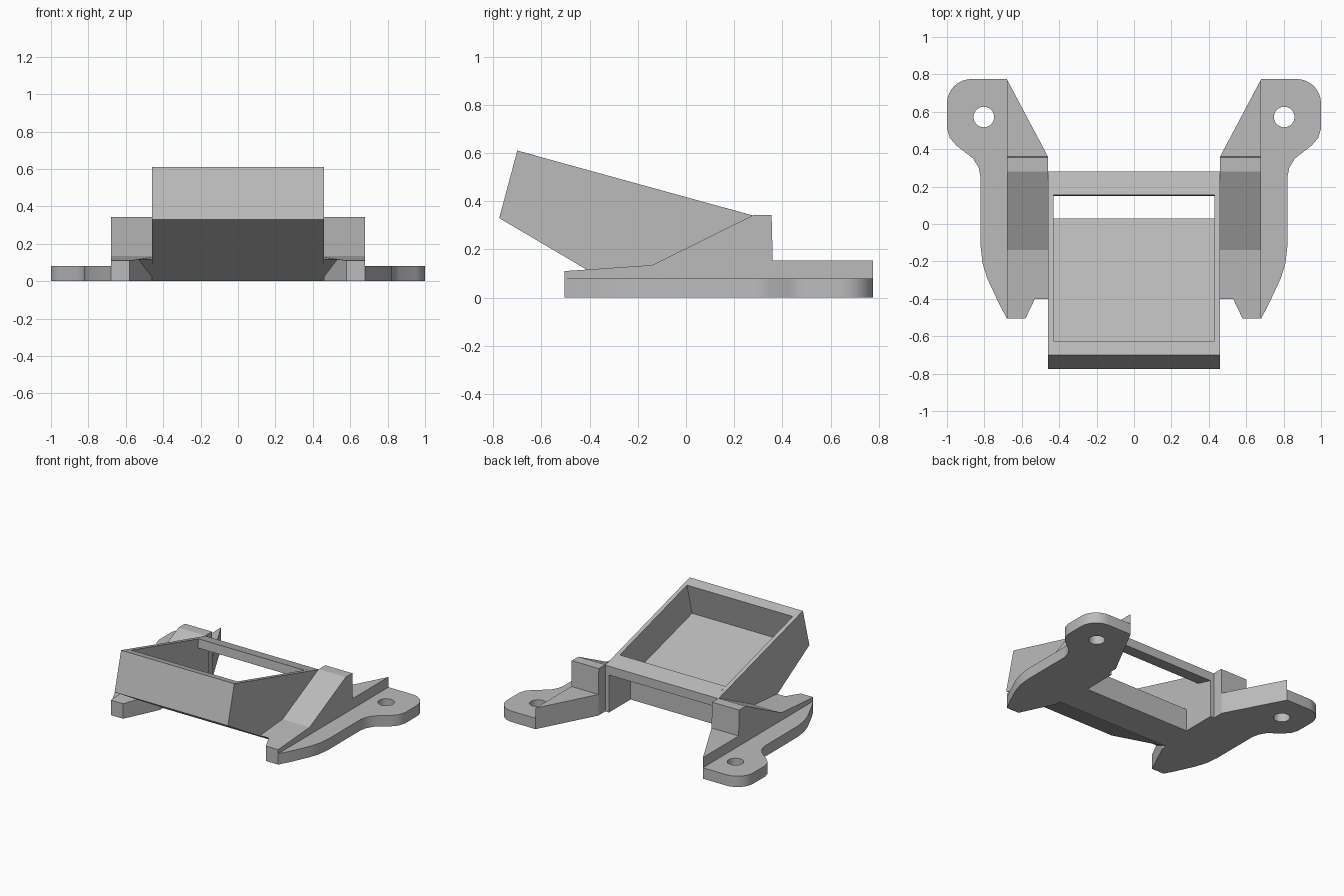
import bpy, bmesh, math
from mathutils import Vector

cube = bpy.data.objects.get("Cube")
if cube:
    bpy.data.objects.remove(cube, do_unlink=True)

grey = bpy.data.materials.new("plain grey")
grey.use_nodes = True
colour = (0.5, 0.5, 0.5, 1)
grey.diffuse_color = colour
grey.node_tree.nodes["Principled BSDF"].inputs["Base Color"].default_value = colour


def prism(name, points, low, high, axis="x", cuts=(), mirror=False):
    """Extrude a (y, z) profile along x, or an (x, y) outline along z."""
    bm = bmesh.new()
    place = (lambda a, b, t: (t, a, b)) if axis == "x" else (lambda a, b, t: (a, b, t))
    face = bm.faces.new([bm.verts.new(place(a, b, low)) for a, b in points])
    moved = bmesh.ops.extrude_face_region(bm, geom=[face])["geom"]
    step = Vector(place(0, 0, high - low))
    bmesh.ops.translate(bm, vec=step, verts=[v for v in moved if isinstance(v, bmesh.types.BMVert)])
    # Vertical trims remove the side that the normal points to
    for point, normal in cuts:
        bmesh.ops.bisect_plane(bm, geom=bm.verts[:] + bm.edges[:] + bm.faces[:],
                               plane_co=(*point, 0), plane_no=(*normal, 0), clear_outer=True)
        bmesh.ops.holes_fill(bm, edges=[e for e in bm.edges if e.is_boundary])
    bmesh.ops.recalc_face_normals(bm, faces=bm.faces[:])
    mesh = bpy.data.meshes.new(name)
    bm.to_mesh(mesh)
    bm.free()
    mesh.materials.append(grey)
    obj = bpy.data.objects.new(name, mesh)
    bpy.context.collection.objects.link(obj)
    if mirror:
        mod = obj.modifiers.new("both_sides", "MIRROR")
        mod.use_axis[0] = True
    return obj


INNER, WALL, OUTER = 0.43, 0.46, 0.68

# Tilted tray: front wall and floor, thin sides, rear crossbar
prism("tray_floor_and_front",
      [(-.775, .33), (-.70, .61), (-.625, .59), (-.685, .36), (.03, .165), (.03, 0), (-.215, 0)],
      -INNER, INNER)
prism("tray_side", [(-.775, .33), (-.70, .61), (.28, .34), (.28, 0), (-.215, 0)],
      INNER, WALL, mirror=True)
prism("rear_crossbar", [(.155, .375), (.28, .34), (.28, .275), (.15, .31)], -INNER, INNER)

# Legs: ramp, raised ear and low rear wedge
ramp = [(-.14, .135), (.28, .343)]
prism("leg_inner", [(-.40, .115)] + ramp + [(.28, 0), (-.215, 0)], WALL, .56, mirror=True)
prism("leg_ramp",
      [(-.505, 0), (-.505, .11)] + ramp + [(.355, .343), (.36, .155), (.775, .155), (.775, 0)],
      WALL, OUTER, mirror=True,
      cuts=[((.58, -.505), (-.105, -.05)), ((WALL, .36), (-.415, .22))])

# Mounting flange with rounded end and screw hole
corner = [(.87 + .13 * math.cos(math.pi * i / 16), .645 + .13 * math.sin(math.pi * i / 16))
          for i in range(9)]
outline = [(OUTER, -.505), (.72, -.43), (.785, -.29), (.81, -.21), (.82, -.12), (.82, .25),
           (.83, .30), (.86, .35), (.95, .42), (.985, .46), (1, .51)] + corner + [(OUTER, .775)]
flange = prism("mounting_flange", outline, 0, .08, "z")
ring = [(.803 + .055 * math.cos(math.tau * i / 32), .572 + .055 * math.sin(math.tau * i / 32))
        for i in range(32)]
cutter = prism("screw_hole_cutter", ring, -.1, .2, "z")
cutter.hide_render = True
cutter.hide_set(True)
hole = flange.modifiers.new("screw_hole", "BOOLEAN")
hole.operation = "DIFFERENCE"
hole.solver = "EXACT"
hole.object = cutter
flange.modifiers.new("both_sides", "MIRROR").use_axis[0] = True

# Smooth the curved rim of the flange only
bpy.ops.object.select_all(action="DESELECT")
flange.select_set(True)
bpy.context.view_layer.objects.active = flange
bpy.ops.object.shade_smooth_by_angle(angle=math.radians(30))
